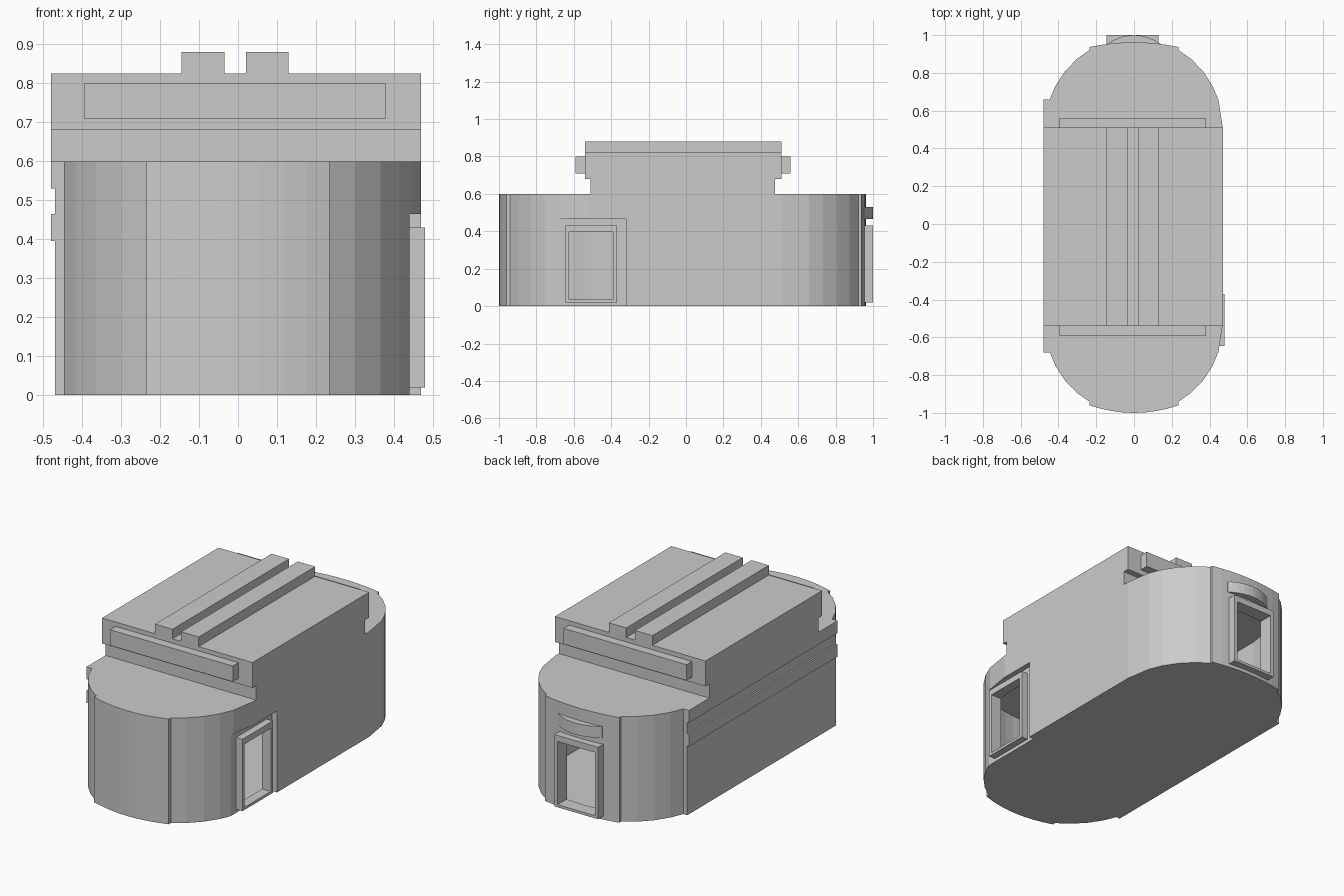
import bpy, bmesh, math

cube = bpy.data.objects.get("Cube")
if cube:
    bpy.data.objects.remove(cube, do_unlink=True)

grey = bpy.data.materials.new("plain grey")
grey.use_nodes = True
colour = (0.6, 0.6, 0.6, 1)
grey.diffuse_color = colour
grey.node_tree.nodes["Principled BSDF"].inputs["Base Color"].default_value = colour


def prism(name, outline, z0, z1):
    """Extrude a flat outline between two heights."""
    bm = bmesh.new()
    face = bm.faces.new([bm.verts.new((x, y, z0)) for x, y in outline])
    out = bmesh.ops.extrude_face_region(bm, geom=[face])
    top = [v for v in out["geom"] if isinstance(v, bmesh.types.BMVert)]
    bmesh.ops.translate(bm, verts=top, vec=(0, 0, z1 - z0))
    bmesh.ops.recalc_face_normals(bm, faces=bm.faces)
    mesh = bpy.data.meshes.new(name)
    bm.to_mesh(mesh)
    bm.free()
    mesh.materials.append(grey)
    obj = bpy.data.objects.new(name, mesh)
    bpy.context.collection.objects.link(obj)
    return obj


def box(name, x0, x1, y0, y1, z0, z1):
    return prism(name, [(x0, y0), (x1, y0), (x1, y1), (x0, y1)], z0, z1)


def cut(target, cutter):
    """Subtract the cutter, bake the result and remove the cutter."""
    mod = target.modifiers.new("cut", "BOOLEAN")
    mod.operation = "DIFFERENCE"
    mod.solver = "EXACT"
    mod.object = cutter
    bpy.context.view_layer.update()
    deps = bpy.context.evaluated_depsgraph_get()
    mesh = bpy.data.meshes.new_from_object(target.evaluated_get(deps))
    target.modifiers.clear()
    target.data = mesh
    bpy.data.objects.remove(cutter, do_unlink=True)


def rounded_end(centre, edge, rise, side):
    """Curved quarter, raised middle panel, curved quarter, from +x to -x."""
    quarter = [0, 18, 28, 39, 50, 60]
    arc = [(0.47 * math.cos(math.radians(a)),
            centre + 0.475 * math.sin(math.radians(a))) for a in quarter]
    panel = []
    for i in range(9):
        x = 0.235 * (1 - i / 4)
        panel.append((x, edge + rise * (1 - (x / 0.235) ** 2)))
    pts = arc + panel + [(-x, y) for x, y in reversed(arc)]
    return [(x, side * y) for x, y in pts]


# Hollow body with rounded ends
outline = rounded_end(0.51, 0.937, 0.025, 1) + rounded_end(0.53, 0.96, 0.04, -1)[::-1]
body = prism("body", outline, 0, 0.6)
cut(body, prism("cavity", [(x * 0.92, y * 0.96) for x, y in outline], 0.02, 0.57))
cut(body, box("side_recess", 0.44, 0.6, -0.8, -0.32, -0.1, 0.465))
cut(body, box("side_opening", 0.3, 0.6, -0.625, -0.39, 0.035, 0.395))
cut(body, box("back_opening", -0.125, 0.11, 0.8, 1.1, 0.035, 0.395))

# Door frames
for name, y0, y1 in (("front", -0.645, -0.625), ("rear", -0.39, -0.37)):
    box("side_door_jamb_" + name, 0.425, 0.48, y0, y1, 0.02, 0.43)
for name, z0, z1 in (("sill", 0.02, 0.035), ("lintel", 0.395, 0.43)):
    box("side_door_" + name, 0.425, 0.48, -0.645, -0.37, z0, z1)
    box("back_door_" + name, -0.145, 0.13, 0.94, 1, z0, z1)
for name, x0, x1 in (("right", -0.145, -0.125), ("left", 0.11, 0.13)):
    box("back_door_jamb_" + name, x0, x1, 0.94, 1, 0.02, 0.43)

# Curved canopy over the back door
canopy = [(0.14 * (i / 5 - 1), 1 - 0.045 * (i / 5 - 1) ** 2) for i in range(11)]
prism("back_canopy", canopy + [(0.14, 0.94), (-0.14, 0.94)], 0.465, 0.53)

# Side cladding with raised bands
box("side_cladding", -0.47, -0.435, -0.68, 0.66, 0, 0.6)
for name, z0, z1 in (("lower", 0.395, 0.465), ("upper", 0.53, 0.6)):
    box("side_band_" + name, -0.48, -0.435, -0.68, 0.66, z0, z1)

# Upper storey
box("upper_neck", -0.48, 0.47, -0.51, 0.475, 0.59, 0.69)
box("upper_block", -0.48, 0.47, -0.54, 0.51, 0.68, 0.825)
for name, x0, x1 in (("right", -0.145, -0.035), ("left", 0.02, 0.13)):
    box("roof_rail_" + name, x0, x1, -0.54, 0.51, 0.82, 0.88)
for name, y0, y1 in (("front", -0.59, -0.53), ("back", 0.5, 0.56)):
    box("end_bar_" + name, -0.395, 0.38, y0, y1, 0.71, 0.80)
